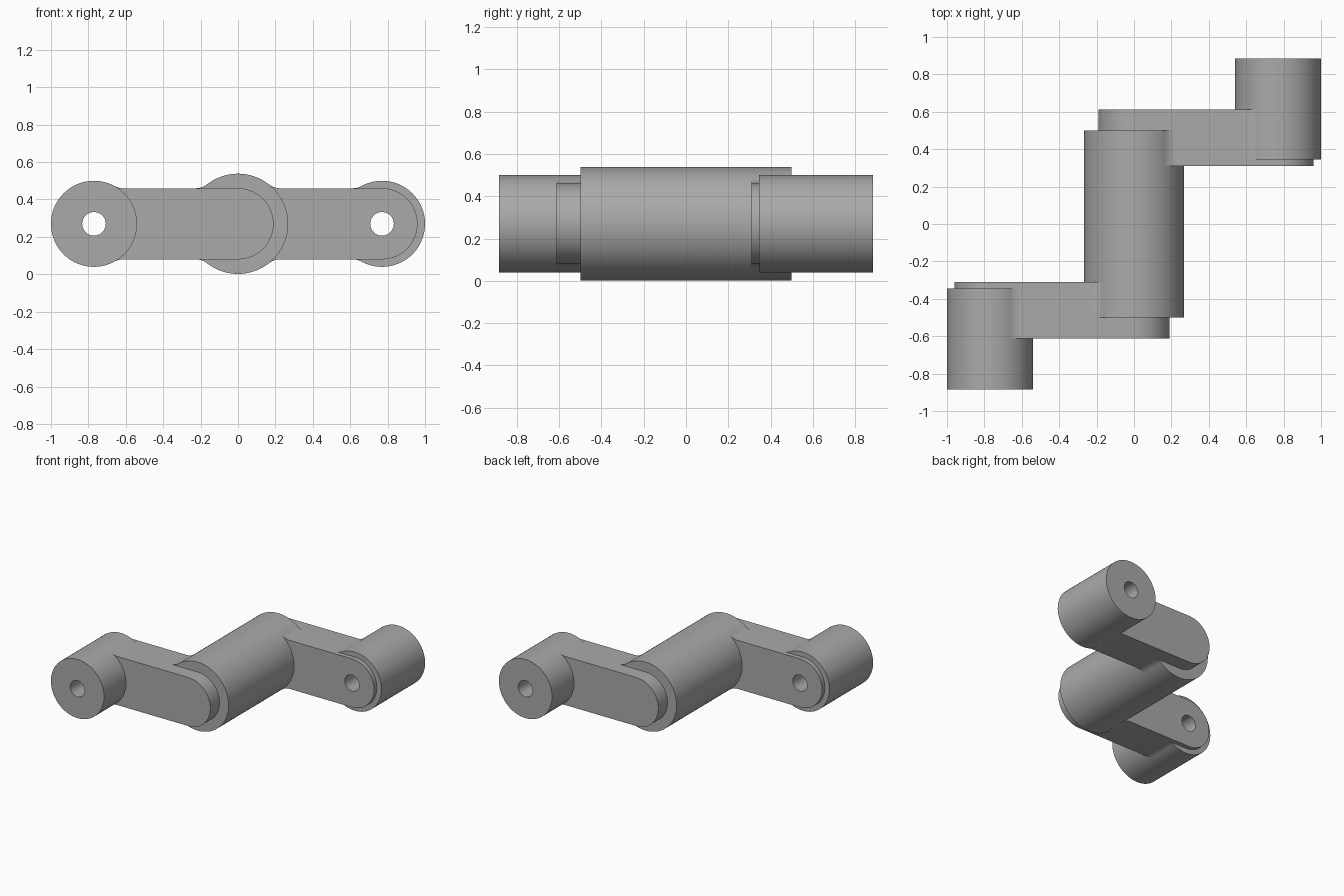
import bpy, bmesh
from math import sin, cos, pi, sqrt, atan2

cube = bpy.data.objects.get("Cube")
if cube:
    bpy.data.objects.remove(cube, do_unlink=True)

MID = 0.27            # height of every shaft axis
HUB_R, BOSS_R, ARM_R, HOLE_R = 0.268, 0.23, 0.19, 0.063
REACH = 0.77          # distance from hub axis to boss axis
BLEND = 0.1           # radius of the concave blends

steel = bpy.data.materials.new("grey steel")
steel.use_nodes = True
GREY = (0.4, 0.4, 0.4, 1)
steel.diffuse_color = GREY
steel.node_tree.nodes["Principled BSDF"].inputs["Base Color"].default_value = GREY


def arc(cx, cz, r, a0, a1, n):
    return [(cx + r * cos(a0 + (a1 - a0) * i / n),
             cz + r * sin(a0 + (a1 - a0) * i / n)) for i in range(n + 1)]


def circle(cx, r, n=96):
    return arc(cx, 0, r, 0, 2 * pi, n)[:-1]


def prism(name, outline, y0, y1):
    """Extrude an x-z outline from y0 to y1."""
    bm = bmesh.new()
    face = bm.faces.new([bm.verts.new((x, y0, z + MID)) for x, z in outline])
    out = bmesh.ops.extrude_face_region(bm, geom=[face])["geom"]
    for v in out:
        if isinstance(v, bmesh.types.BMVert):
            v.co.y = y1
    bmesh.ops.recalc_face_normals(bm, faces=bm.faces[:])
    mesh = bpy.data.meshes.new(name)
    bm.to_mesh(mesh)
    bm.free()
    mesh.materials.append(steel)
    obj = bpy.data.objects.new(name, mesh)
    bpy.context.collection.objects.link(obj)
    return obj


def combine(target, tool, operation):
    mod = target.modifiers.new(operation.lower(), "BOOLEAN")
    mod.operation, mod.solver, mod.object = operation, "EXACT", tool
    bpy.context.view_layer.objects.active = target
    bpy.ops.object.modifier_apply(modifier=mod.name)
    bpy.data.objects.remove(tool, do_unlink=True)


def blend(cx, r, side, up):
    """Concave wedge between a round of radius r and the flat arm edge."""
    dx, dz = sqrt((r + BLEND) ** 2 - (ARM_R + BLEND) ** 2), ARM_R + BLEND
    curve = arc(dx, dz, BLEND, -pi / 2, atan2(-dz, -dx), 10)
    pts = curve + [(curve[-1][0] * 0.8, curve[-1][1] * 0.8), (dx, ARM_R * 0.7)]
    return [(cx + side * x, up * z) for x, z in pts]


# Central hub
crank = prism("crank_body", circle(0, HUB_R), -0.5, 0.5)

# Arm, boss, blends and bore on each side, turned half way round
for s in (1, -1):
    arm = arc(REACH, 0, ARM_R, -pi / 2, pi / 2, 48) + arc(0, 0, ARM_R, pi / 2, 1.5 * pi, 48)
    combine(crank, prism("arm", [(s * x, z) for x, z in arm], s * 0.31, s * 0.613), "UNION")
    combine(crank, prism("boss", circle(s * REACH, BOSS_R), s * 0.345, s * 0.885), "UNION")
    for up in (1, -1):
        combine(crank, prism("hub_blend", blend(0, HUB_R, s, up), s * 0.31, s * 0.5), "UNION")
        combine(crank, prism("boss_blend", blend(s * REACH, BOSS_R, -s, up), s * 0.345, s * 0.613), "UNION")
    combine(crank, prism("bore", circle(s * REACH, HOLE_R, 48), s * 0.2, s), "DIFFERENCE")

# Smooth rounds with crisp rims
bpy.ops.object.select_all(action="DESELECT")
crank.select_set(True)
bpy.context.view_layer.objects.active = crank
bpy.ops.object.shade_smooth_by_angle(angle=pi / 6)
